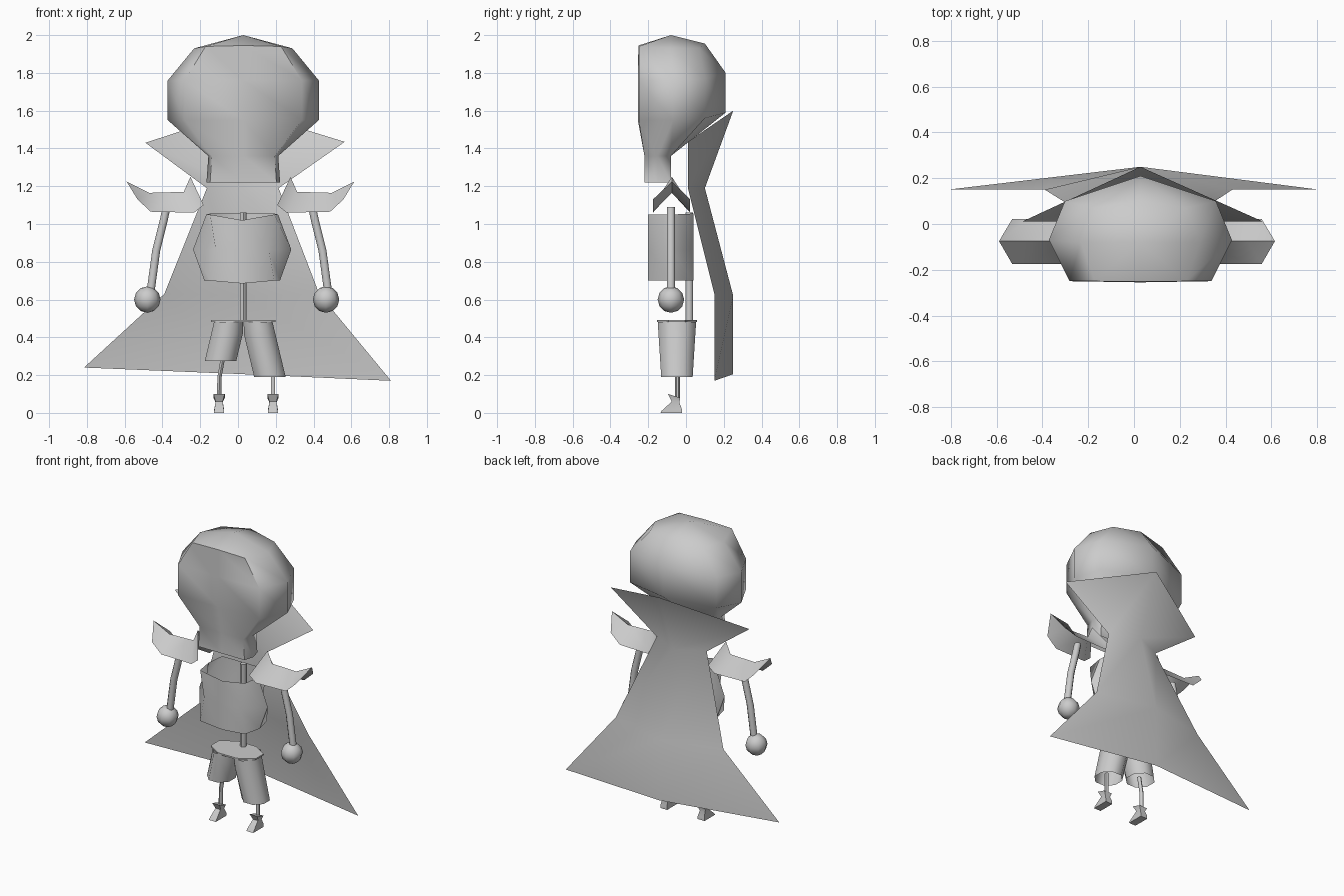
import bpy, bmesh, math
from mathutils import Vector

if "Cube" in bpy.data.objects:
    bpy.data.objects.remove(bpy.data.objects["Cube"])

grey = bpy.data.materials.new("plain grey")
grey.diffuse_color = (0.6, 0.6, 0.6, 1)
grey.use_nodes = True
grey.node_tree.nodes["Principled BSDF"].inputs["Base Color"].default_value = grey.diffuse_color
CX = 0.028  # body centre line


def finish(bm, name, angle=60):
    me = bpy.data.meshes.new(name)
    bmesh.ops.remove_doubles(bm, verts=bm.verts, dist=0.0005)
    bmesh.ops.recalc_face_normals(bm, faces=bm.faces)
    bm.to_mesh(me)
    bm.free()
    ob = bpy.data.objects.new(name, me)
    bpy.context.collection.objects.link(ob)
    me.materials.append(grey)
    bpy.ops.object.select_all(action='DESELECT')
    ob.select_set(True)
    bpy.context.view_layer.objects.active = ob
    bpy.ops.object.shade_smooth_by_angle(angle=math.radians(angle))
    return ob


def loft(name, rings, closed=True, cap_start=False, cap_end=False, angle=60):
    """Skin a list of equal-length point rows."""
    bm = bmesh.new()
    rows = [[bm.verts.new(p) for p in r] for r in rings]
    n = len(rows[0])
    for a, b in zip(rows, rows[1:]):
        for i in range(n if closed else n - 1):
            j = (i + 1) % n
            bm.faces.new((a[i], a[j], b[j], b[i]))
    if cap_start:
        bm.faces.new(rows[0])
    if cap_end:
        bm.faces.new(rows[-1])
    return finish(bm, name, angle)


def mirrored(half, cx=CX):
    """Close a half ring whose first and last points lie on the centre line."""
    right = [(cx + x, y, z) for x, y, z in half]
    left = [(cx - x, y, z) for x, y, z in half[1:-1]]
    return right + left[::-1]


def oval(x, y, z, rx, ry, n=8, turn=0.5):
    return [(x + rx * math.cos(2 * math.pi * (i + turn) / n),
             y + ry * math.sin(2 * math.pi * (i + turn) / n), z) for i in range(n)]


def rod(name, path, r, n=8):
    loft(name, [oval(x, y, z, r, r, n) for x, y, z in path], cap_start=True, cap_end=True)


# Head with flat face, pointed back and open neck
def neck(z, w):
    return [(0, -.22, z), (w * .9, -.22, z), (w, -.15, z), (w * .9, -.08, z), (0, -.08, z)]


head = [
    [(0, -.08, 2.0)] * 5,
    [(0, -.252, 1.945), (.2, -.25, 1.94), (.26, -.08, 1.93), (.2, .07, 1.93), (0, .10, 1.955)],
    [(0, -.255, 1.76), (.31, -.25, 1.76), (.40, -.07, 1.76), (.33, .10, 1.77), (0, .21, 1.80)],
    [(0, -.255, 1.55), (.31, -.25, 1.55), (.40, -.07, 1.55), (.33, .10, 1.56), (0, .21, 1.59)],
    neck(1.36, .185), neck(1.22, .195)]
bm = bmesh.new()
rows = [[bm.verts.new(p) for p in mirrored(h)] for h in head[1:]]
top = bm.verts.new((CX, -.08, 2.0))
for i in range(8):
    j = (i + 1) % 8
    bm.faces.new((top, rows[0][i], rows[0][j]))
    for a, b in zip(rows, rows[1:]):
        bm.faces.new((a[i], a[j], b[j], b[i]))
finish(bm, "head", 70)

# Torso: open shell with dipped neckline
loft("torso", [mirrored(h, 0.022) for h in (
    [(0, -.2, 1.02), (.17, -.2, 1.05), (.19, -.08, 1.05), (.17, .04, 1.055), (0, .04, 1.055)],
    [(0, -.2, .865), (.14, -.2, .865), (.26, -.08, .865), (.14, .04, .865), (0, .04, .865)],
    [(0, -.2, .685), (.17, -.2, .70), (.20, -.08, .70), (.17, .04, .70), (0, .04, .725)])])

# Spine rod
rod("spine", [(CX, .017, .48), (CX, .017, 1.06)], .02, 6)

# Waistband plate and trouser legs, one leg shorter
loft("waistband", [oval(CX, -.048, z, .185, .115) for z in (.482, .492)],
     cap_start=True, cap_end=True, angle=40)
for name, side, z_end in (("left_trouser_leg", -1, .275), ("right_trouser_leg", 1, .19)):
    rings = []
    for z in (.482, .42, z_end):
        t = (.482 - z) / .292
        inner, outer = max(0, .055 * (t - .22) / .78), .157 + .07 * t
        rings.append(oval(CX + side * (inner + outer) / 2, -.048, z,
                          (outer - inner) / 2 * 1.05, .11 - .02 * t))
    loft(name, rings)

# Shins
rod("left_shin", [(-.10, -.045, .08), (-.098, -.045, .19), (-.08, -.045, .29)], .013, 6)
rod("right_shin", [(.185, -.045, .08), (.185, -.045, .22)], .013, 6)

# Shoes: flared cuff, pinched ankle, long toe
for name, x in (("left_shoe", -.10), ("right_shoe", .185)):
    rings = []
    for y0, y1, z0, z1, w in ((-.095, -.03, .1, .08, .03), (-.075, -.035, .06, .055, .019),
                              (-.13, -.022, .01, .02, .026), (-.135, -.022, 0, 0, .026)):
        rings.append([(x - w, y0, z0), (x + w, y0, z0), (x + w, y1, z1), (x - w, y1, z1)])
    loft(name, rings, cap_start=True, cap_end=True, angle=50)

# Arms, hands and folded shoulder pads
ridge = [(.603, 1.225), (.483, 1.165), (.30, 1.17), (.265, 1.25)]
hem = [(.545, 1.13), (.475, 1.065), (.245, 1.06), (.195, 1.10)]
for name, s in (("left", -1), ("right", 1)):
    rod(name + "_arm", [(.007 + s * x, -.08, z)
                        for x, z in ((.385, 1.09), (.40, 1.02), (.44, .86), (.47, .64))], .023)
    bm = bmesh.new()
    bmesh.ops.create_uvsphere(bm, u_segments=8, v_segments=6, radius=.07)
    bmesh.ops.translate(bm, verts=bm.verts, vec=Vector((-.007 + s * .473, -.08, .6)))
    finish(bm, name + "_hand")
    row = lambda pts, y: [(.013 + s * x, y, z) for x, z in pts]
    loft(name + "_shoulder_pad", [row(hem, -.175), row(ridge, -.075), row(hem, .022)],
         closed=False, angle=40)

# Cape with standing collar, creased along the spine
loft("cape", [
    [(-.49, .01, 1.43), (CX, .25, 1.60), (.565, .01, 1.435)],
    [(-.165, .01, 1.19), (CX, .10, 1.19), (.215, .01, 1.19)],
    [(-.39, .15, .63), (CX, .25, .62), (.43, .15, .63)],
    [(-.815, .15, .24), (CX, .25, .205), (.81, .15, .17)]], closed=False)
